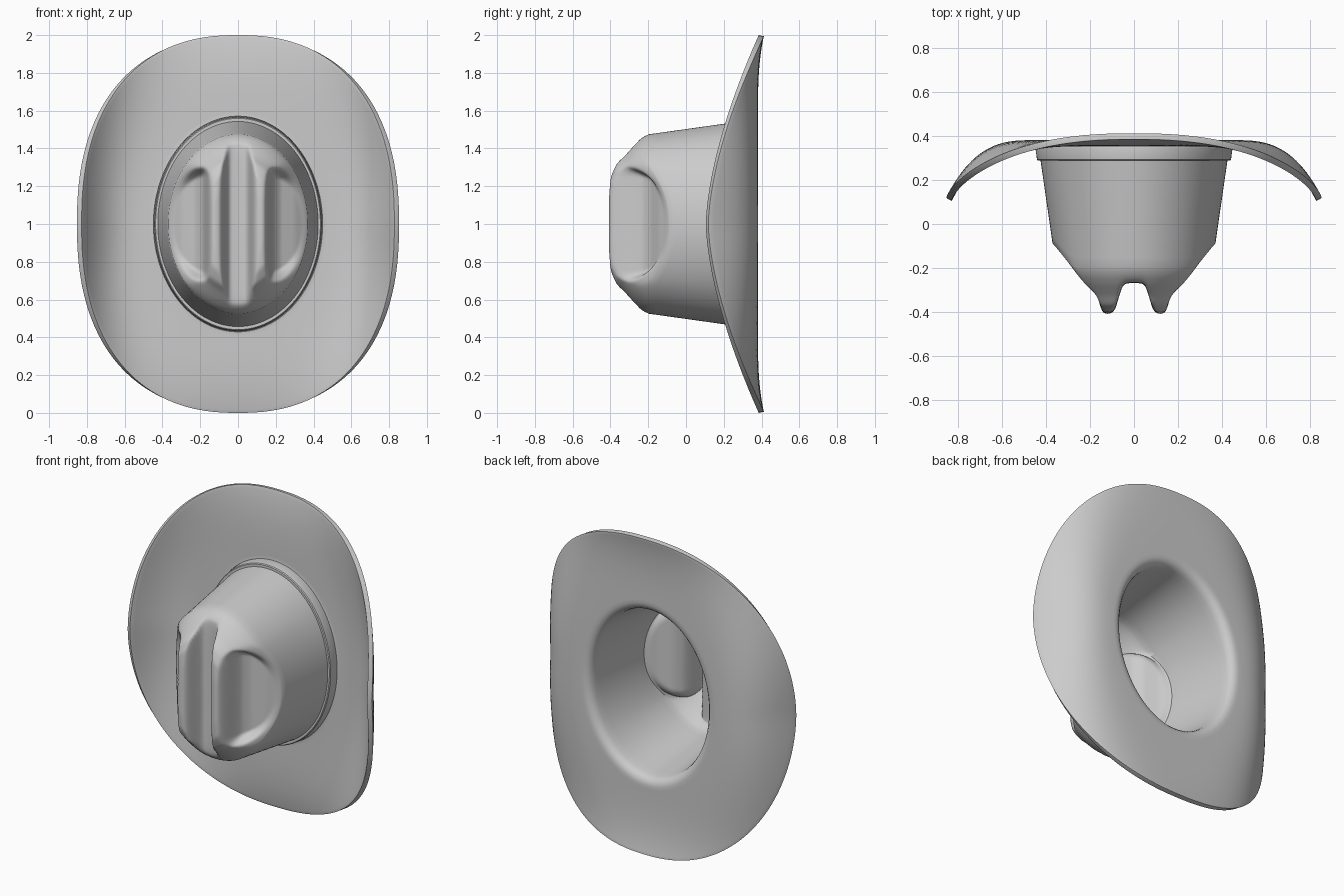
import bpy, bmesh
from math import cos, sin, pi, hypot, sqrt

if "Cube" in bpy.data.objects:
    bpy.data.objects.remove(bpy.data.objects["Cube"])

SEG = 192
ANG = [2 * pi * j / SEG for j in range(SEG)]

# Cross-sections of the crown: (distance, y)
RIDGES = [(0, -.268), (.045, -.272), (.062, -.30), (.075, -.365), (.095, -.41), (.13, -.422),
          (.155, -.40), (.18, -.345), (.22, -.285), (.30, -.175), (.36, -.10), (.40, -.06)]
DENT = [(0, -.268), (.045, -.272), (.062, -.30), (.075, -.365), (.095, -.41), (.13, -.422),
        (.152, -.39), (.165, -.33), (.18, -.24), (.22, -.19), (.30, -.145), (.37, -.09), (.40, -.06)]
ENDS = [(0, -.42), (.2, -.417), (.28, -.405), (.34, -.37), (.37, -.33), (.43, -.27),
        (.465, -.225), (.5, -.13)]


def lerp(a, b, t):
    return a + (b - a) * t


def table(pts, x):
    x = abs(x)
    for (x0, y0), (x1, y1) in zip(pts, pts[1:]):
        if x <= x1:
            return lerp(y0, y1, (x - x0) / (x1 - x0))
    return pts[-1][1]


def soft(pts, x, w=.012):
    """Table lookup with rounded corners."""
    return sum(table(pts, x + w * k / 3) for k in range(-3, 4)) / 7


def crown_y(x, z):
    """Height of the pinched crown: ridges, centre crease, side dents."""
    e = (z / .32) ** 2 + ((abs(x) - .16) / .225) ** 2
    t = min(max((e - .6) / .4, 0), 1)
    r = lerp(soft(DENT, x), soft(RIDGES, x), t * t * (3 - 2 * t))
    d = soft(ENDS, .475 * hypot(x / .37, z / .475))
    return (r + d + sqrt((r - d) ** 2 + .0004)) / 2


def ellipse(a, b, y):
    return [(a * cos(t), y, 1 + b * sin(t)) for t in ANG]


def loft(name, rings, centre=None, closed=False):
    bm = bmesh.new()
    vs = [[bm.verts.new(p) for p in ring] for ring in rings]
    pairs = list(zip(vs, vs[1:])) + ([(vs[-1], vs[0])] if closed else [])
    for r0, r1 in pairs:
        for j in range(SEG):
            k = (j + 1) % SEG
            bm.faces.new((r0[j], r1[j], r1[k], r0[k]))
    if centre:
        c = bm.verts.new(centre)
        for j in range(SEG):
            bm.faces.new((c, vs[0][j], vs[0][(j + 1) % SEG]))
    if closed:
        bmesh.ops.recalc_face_normals(bm, faces=bm.faces)
    me = bpy.data.meshes.new(name)
    bm.to_mesh(me)
    bm.free()
    me.shade_smooth()
    ob = bpy.data.objects.new(name, me)
    bpy.context.collection.objects.link(ob)
    return ob


# Crown top
rings = []
for i in range(1, 61):
    q = i / 60
    rings.append([(x, crown_y(x, z - 1), z) for x, _, z in ellipse(.37 * q, .475 * q, 0)])
shoulder = rings[-1]

# Crown wall, flaring into the brim
for i in range(1, 13):
    t = i / 12
    base = ellipse(lerp(.37, .43, t), lerp(.475, .548, t), 0)
    rings.append([(x, lerp(s[1], .325, t), z) for (x, _, z), s in zip(base, shoulder)])
rings.append(ellipse(.435, .553, .342))
rings.append(ellipse(.442, .56, .35))
inner = ellipse(.455, .573, .353)
rings.append(inner)


# Brim, rolled forward along both sides
def brim_edge(t):
    c, s = cos(t), sin(t)
    p = 2 / 2.35
    x = .828 * abs(c) ** p * (1 if c > 0 else -1)
    z = abs(s) ** p * (1 if s > 0 else -1)
    return x, .105 + .28 * abs(z) ** 1.6, 1 + z


edge = [brim_edge(t) for t in ANG]
for i in range(1, 25):
    s = i / 24
    rings.append([(lerp(a[0], b[0], s), lerp(a[1], b[1], s ** 3), lerp(a[2], b[2], s))
                  for a, b in zip(inner, edge)])

hat = loft("hat_crown_and_brim", rings, centre=(0, crown_y(0, 0), 1))
sol = hat.modifiers.new("felt_thickness", 'SOLIDIFY')
sol.thickness = .028
sol.offset = -1
bev = hat.modifiers.new("rounded_edge", 'BEVEL')
bev.width = .011
bev.segments = 3
bev.limit_method = 'ANGLE'
bev.angle_limit = 1.15

# Hat band around the base of the crown
profile = [(.415, .288), (.436, .288), (.441, .293), (.448, .345), (.446, .352), (.425, .352)]
band = loft("hat_band", [ellipse(a, a + .123, y) for a, y in profile], closed=True)
bpy.context.view_layer.objects.active = band
band.select_set(True)
bpy.ops.object.shade_smooth_by_angle(angle=.6)
